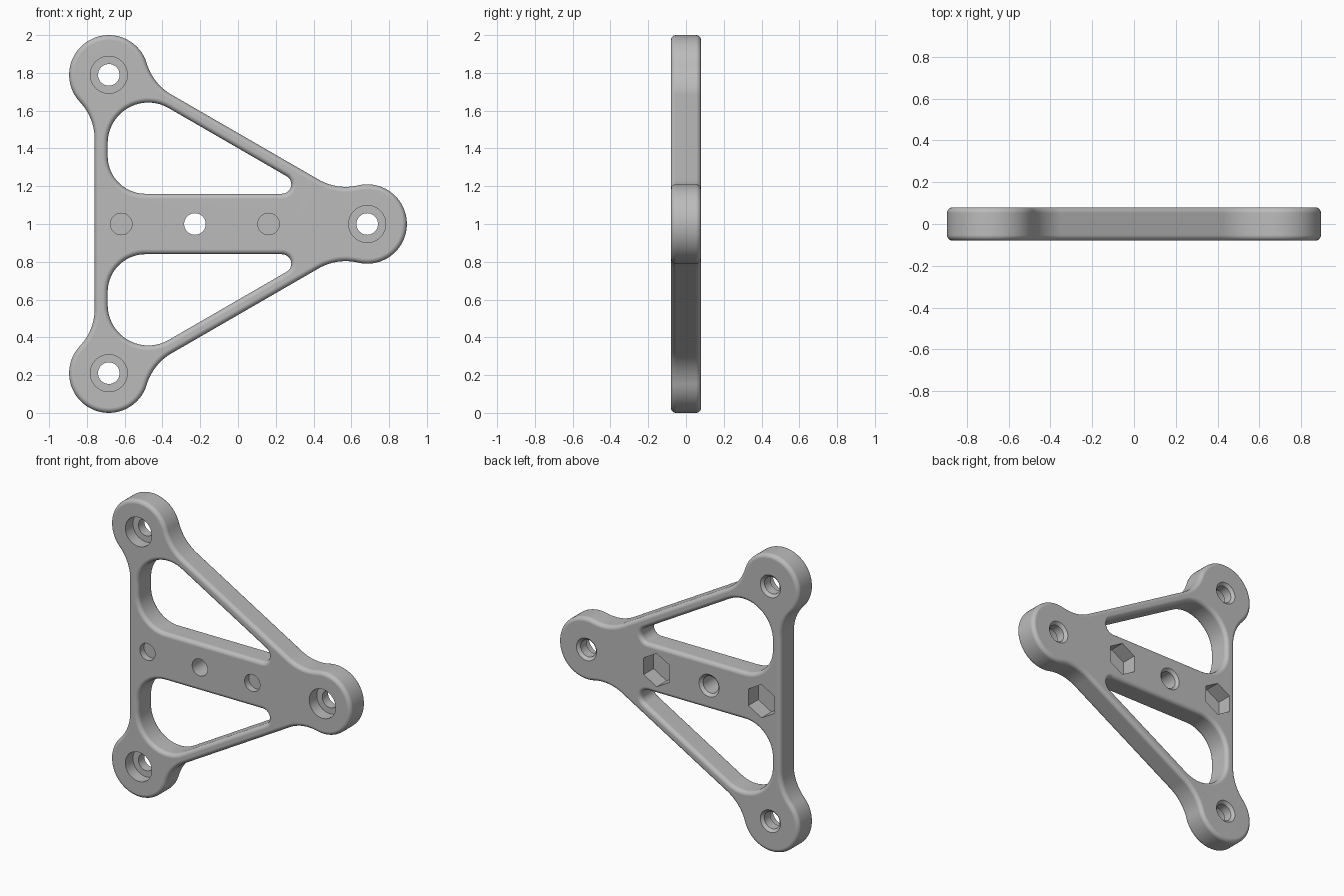
import bpy, bmesh
from math import sin, cos, pi, radians, atan2, degrees, hypot
from mathutils import Vector, Matrix

cube = bpy.data.objects.get("Cube")
if cube:
    bpy.data.objects.remove(cube)

HALF = 0.08             # half thickness of the plate
ROUND = 0.027           # rounding of the outer and window edges
CENTRE = Vector((-0.228, 0))
BOSS_DIST = 0.912       # boss centre from the triangle centre
BOSS_R = 0.21
BAR_OUT = 0.075         # bar edge outside the line between bosses
RUN = 0.34              # distance from boss centre to the end of its fillet


def arc(centre, r, start, end, side=1, steps=20):
    """Arc as (point, outward normal) pairs; side is -1 where it is concave."""
    out = []
    for i in range(steps + 1):
        a = radians(start + (end - start) * i / steps)
        d = Vector((cos(a), sin(a)))
        out.append((Vector(centre) + d * r, d * side))
    return out


def loft(bm, outline, levels):
    """Closed solid through offset copies of the outline at several depths."""
    rings = []
    for offset, y in levels:
        pts = [p + n * offset for p, n in outline]
        rings.append([bm.verts.new((p.x, y, p.y + 1)) for p in pts])
    count = len(outline)
    for a, b in zip(rings, rings[1:]):
        for i in range(count):
            j = (i + 1) % count
            bm.faces.new((a[i], a[j], b[j], b[i]))
    bm.faces.new(rings[0])
    bm.faces.new(rings[-1])


def rounded_levels(sign, steps=6):
    """Depth levels with quarter-round edges, inward (-1) or outward (1)."""
    half = []
    for i in range(steps + 1):
        t = pi / 2 * i / steps
        half.append((sign * ROUND * (1 - cos(t)), HALF - ROUND + ROUND * sin(t)))
    return [(o, -y) for o, y in reversed(half)] + half


def hole(bm, x, z, levels, sides=48):
    """Turned cutter along y; levels are (radius, y)."""
    ring = arc((x, z), 0, 90, 450, steps=sides)[:-1]
    loft(bm, ring, levels)


def make_object(name, bm):
    bmesh.ops.remove_doubles(bm, verts=bm.verts, dist=1e-5)
    bmesh.ops.recalc_face_normals(bm, faces=bm.faces)
    mesh = bpy.data.meshes.new(name)
    bm.to_mesh(mesh)
    bm.free()
    obj = bpy.data.objects.new(name, mesh)
    bpy.context.collection.objects.link(obj)
    return obj


# Outline: one boss with a fillet on each side, turned three times
rise = BOSS_R + RUN
fillet_r = (RUN ** 2 + BAR_OUT ** 2 - BOSS_R ** 2) / (2 * (BOSS_R - BAR_OUT))
out = BAR_OUT + fillet_r
phi = 60 + degrees(atan2(RUN, out))
reach = hypot(RUN, out)
fx = BOSS_DIST + reach * cos(radians(phi))
fz = reach * sin(radians(phi))
third = (arc((fx, -fz), fillet_r, -240, -180 - phi, -1)
         + arc((BOSS_DIST, 0), BOSS_R, -phi, phi, steps=48)
         + arc((fx, fz), fillet_r, 180 + phi, 240, -1))
outline = []
for k in range(3):
    turn = Matrix.Rotation(k * 2 * pi / 3, 2)
    outline += [(CENTRE + turn @ p, turn @ n) for p, n in third]

bm = bmesh.new()
loft(bm, outline, rounded_levels(-1))
plate = make_object("triangular_bracket", bm)

# Cutters: two mirrored windows with flared edges
bm = bmesh.new()
window = (arc((-0.49, 0.36), 0.2, 180, 270)
          + arc((0.232, 0.21), 0.05, 270, 420)
          + arc((-0.475, 0.428), 0.215, 60, 180))
flare = rounded_levels(1)
flare = [(ROUND, -0.12)] + flare + [(ROUND, 0.12)]
for s in (1, -1):
    loft(bm, [(Vector((p.x, s * p.y)), Vector((n.x, s * n.y))) for p, n in window], flare)

# Cutters: through bores with a chamfer at the back, counterbored in the bosses
BORE, CHAMFER = 0.057, 0.018
back_end = [(BORE, HALF - CHAMFER), (BORE + CHAMFER, HALF), (BORE + CHAMFER, 0.12)]
hole(bm, CENTRE.x, 0, [(BORE, -0.12)] + back_end)
for k in range(3):
    a = k * 2 * pi / 3
    hole(bm, CENTRE.x + BOSS_DIST * cos(a), BOSS_DIST * sin(a),
         [(0.098, -0.12), (0.098, 0.0), (BORE, 0.0)] + back_end)

# Cutters: blind screw holes in front, hexagonal nut pockets behind
for s in (1, -1):
    x = CENTRE.x + s * 0.39
    hole(bm, x, 0, [(BORE, -0.12), (BORE, -0.035)])
    hole(bm, x, 0, [(0.112, -0.025), (0.112, 0.12)], sides=6)
cutter = make_object("cutter", bm)
cutter.hide_render = True

# Cut, then drop the helper
bpy.context.view_layer.objects.active = plate
plate.select_set(True)
cut = plate.modifiers.new("cut", "BOOLEAN")
cut.operation = "DIFFERENCE"
cut.solver = "EXACT"
cut.object = cutter
bpy.ops.object.modifier_apply(modifier=cut.name)
bpy.data.objects.remove(cutter)

# Shading and colour
bpy.ops.object.shade_smooth_by_angle(angle=radians(30))
weighted = plate.modifiers.new("weighted_normals", "WEIGHTED_NORMAL")
weighted.keep_sharp = True

grey = bpy.data.materials.new("light_grey")
grey.use_nodes = True
colour = (0.5, 0.5, 0.5, 1)
grey.diffuse_color = colour
grey.node_tree.nodes["Principled BSDF"].inputs["Base Color"].default_value = colour
plate.data.materials.clear()
plate.data.materials.append(grey)
